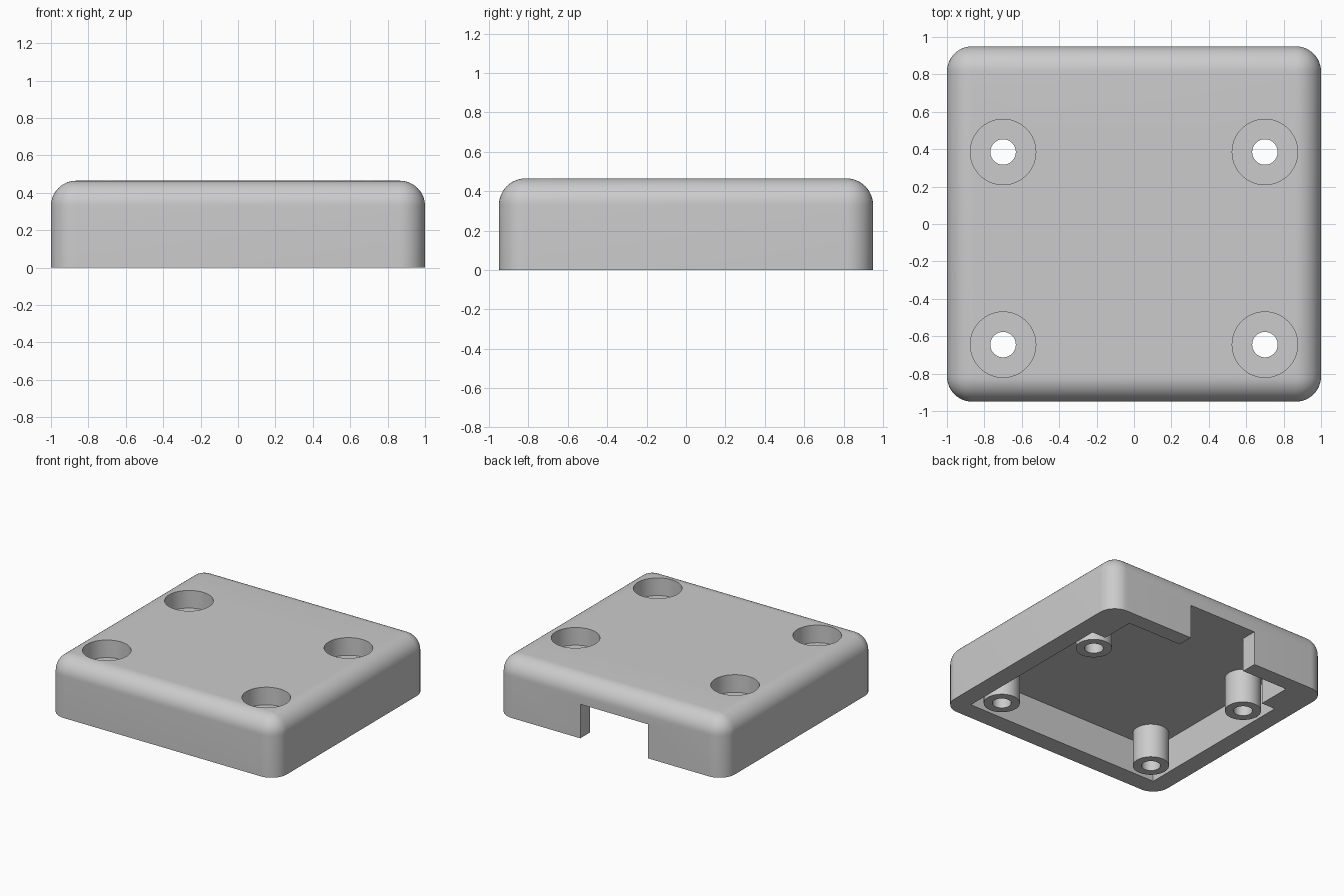
import bpy
import bmesh
from mathutils import Matrix, Vector

HEIGHT = 0.465
CEILING = 0.27
BORE_FLOOR = 0.325
POSTS = [(sx * 0.7, y) for sx in (-1, 1) for y in (0.385, -0.645)]

if "Cube" in bpy.data.objects:
    bpy.data.objects.remove(bpy.data.objects["Cube"], do_unlink=True)

# Single plastic colour
plastic = bpy.data.materials.new("grey_plastic")
plastic.use_nodes = True
grey = (0.6, 0.6, 0.6, 1)
plastic.diffuse_color = grey
plastic.node_tree.nodes["Principled BSDF"].inputs["Base Color"].default_value = grey


def to_object(name, bm):
    bmesh.ops.recalc_face_normals(bm, faces=bm.faces)
    mesh = bpy.data.meshes.new(name)
    bm.to_mesh(mesh)
    bm.free()
    mesh.materials.append(plastic)
    obj = bpy.data.objects.new(name, mesh)
    bpy.context.collection.objects.link(obj)
    return obj


def cylinders(name, radius, low, high):
    """One upright cylinder at every screw position."""
    bm = bmesh.new()
    for x, y in POSTS:
        bmesh.ops.create_cone(
            bm, cap_ends=True, segments=64, radius1=radius, radius2=radius,
            depth=high - low,
            matrix=Matrix.Translation((x, y, (low + high) / 2)))
    return to_object(name, bm)


def combine(target, tool, operation):
    """Apply a boolean and discard the tool object."""
    tool.hide_render = True
    mod = target.modifiers.new(operation.lower(), 'BOOLEAN')
    mod.operation = operation
    mod.solver = 'EXACT'
    mod.object = tool
    bpy.context.view_layer.objects.active = target
    bpy.ops.object.modifier_apply(modifier=mod.name)
    bpy.data.objects.remove(tool, do_unlink=True)


# Outer block, rounded everywhere except around the open bottom
bm = bmesh.new()
bmesh.ops.create_cube(bm, size=1)
for v in bm.verts:
    v.co = Vector((v.co.x * 2, v.co.y * 1.9, (v.co.z + 0.5) * HEIGHT))
rounded = [e for e in bm.edges if max(v.co.z for v in e.verts) > 0.1]
bmesh.ops.bevel(bm, geom=rounded, offset=0.135, offset_type='OFFSET',
                segments=12, profile=0.5, affect='EDGES')
cover = to_object("enclosure_cover", bm)

# Cavity with thicker rear corners and a cable notch through the back wall
plan = [(-0.855, -0.805), (0.855, -0.805), (0.855, 0.555), (0.735, 0.555),
        (0.735, 0.825), (0.263, 0.825), (0.263, 1.1), (-0.333, 1.1),
        (-0.333, 0.825), (-0.735, 0.825), (-0.735, 0.555), (-0.855, 0.555)]
bm = bmesh.new()
base = bm.faces.new([bm.verts.new((x, y, -0.1)) for x, y in plan])
top = bmesh.ops.extrude_face_region(bm, geom=[base])["geom"]
bmesh.ops.translate(bm, vec=(0, 0, CEILING + 0.1),
                    verts=[g for g in top if isinstance(g, bmesh.types.BMVert)])
combine(cover, to_object("cavity_cutter", bm), 'DIFFERENCE')

# Screw posts, counterbores and through holes
combine(cover, cylinders("screw_posts", 0.13, 0, 0.3), 'UNION')
combine(cover, cylinders("counterbore_cutter", 0.175, BORE_FLOOR, 0.6), 'DIFFERENCE')
combine(cover, cylinders("screw_hole_cutter", 0.068, -0.1, 0.4), 'DIFFERENCE')

# Smooth the rounded surfaces, keep the cut edges sharp
bpy.ops.object.select_all(action='DESELECT')
cover.select_set(True)
bpy.context.view_layer.objects.active = cover
bpy.ops.object.shade_smooth_by_angle(angle=0.5)
